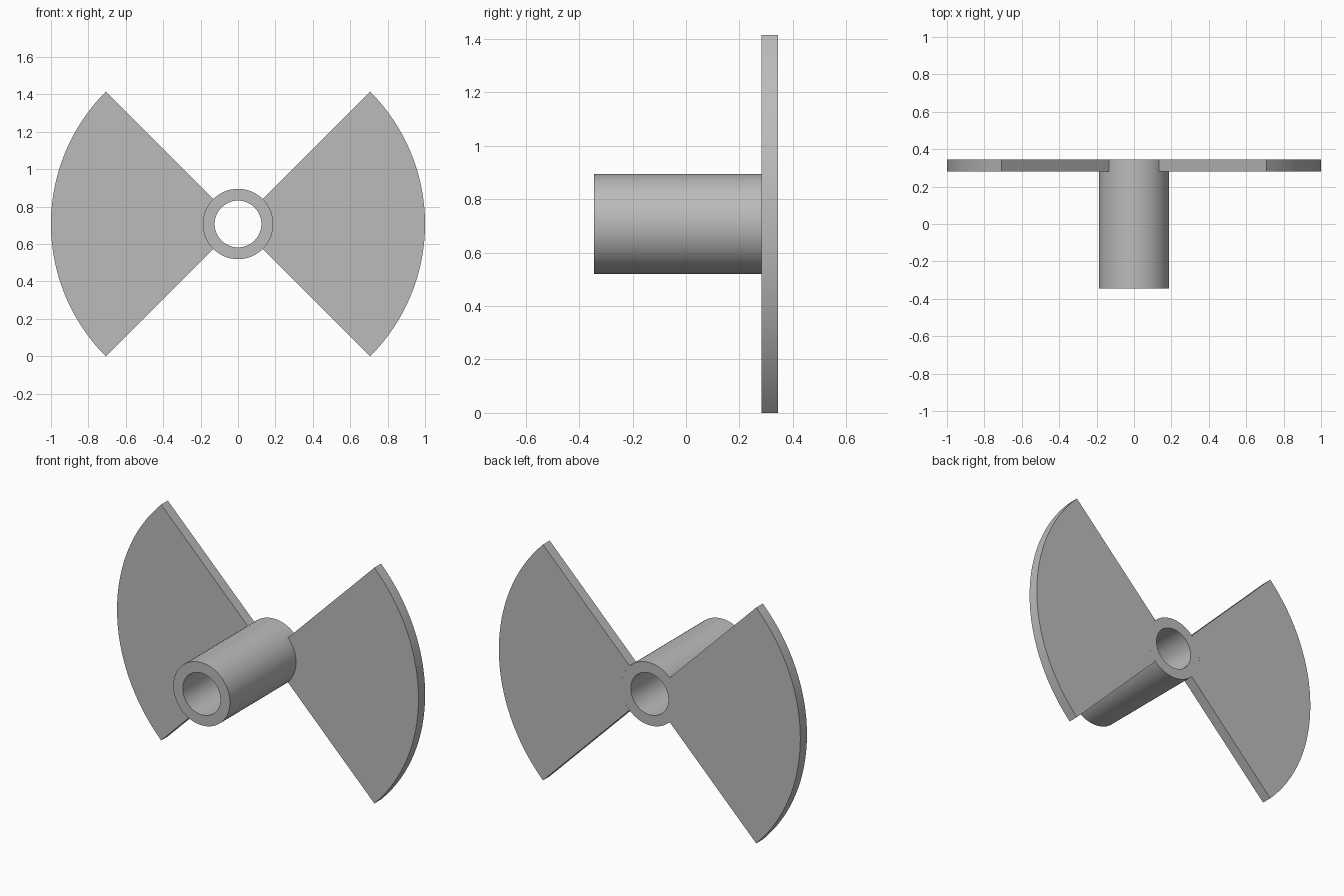
import bpy
import bmesh
from math import sin, cos, pi

AXIS_Z = 0.707
FRONT, BACK, BLADE_FRONT = -0.345, 0.345, 0.282
BORE, HUB, TIP = 0.125, 0.188, 1.0

cube = bpy.data.objects.get("Cube")
if cube:
    bpy.data.objects.remove(cube, do_unlink=True)

grey = bpy.data.materials.new("plain grey")
grey.use_nodes = True
colour = (0.5, 0.5, 0.5, 1)
grey.diffuse_color = colour
grey.node_tree.nodes["Principled BSDF"].inputs["Base Color"].default_value = colour


def ring_sector(name, r_in, r_out, y0, y1, start, sweep, steps):
    """Solid ring, or a capped sector of one, around the y axis."""
    closed = sweep >= 2 * pi
    bm = bmesh.new()
    sections = []
    for i in range(steps if closed else steps + 1):
        a = start + sweep * i / steps
        corners = ((r_in, y0), (r_out, y0), (r_out, y1), (r_in, y1))
        sections.append([bm.verts.new((r * cos(a), y, r * sin(a))) for r, y in corners])
    for i in range(steps):
        p, q = sections[i], sections[(i + 1) % len(sections)]
        for k in range(4):
            n = (k + 1) % 4
            bm.faces.new((p[k], p[n], q[n], q[k]))
    if not closed:
        bm.faces.new(sections[0])
        bm.faces.new(sections[-1])
    bmesh.ops.recalc_face_normals(bm, faces=bm.faces)
    mesh = bpy.data.meshes.new(name)
    bm.to_mesh(mesh)
    bm.free()
    mesh.materials.append(grey)
    obj = bpy.data.objects.new(name, mesh)
    obj.location.z = AXIS_Z
    bpy.context.collection.objects.link(obj)
    bpy.ops.object.select_all(action="DESELECT")
    obj.select_set(True)
    bpy.context.view_layer.objects.active = obj
    bpy.ops.object.shade_smooth_by_angle(angle=pi / 6)
    return obj


# Hollow hub tube
ring_sector("hub", BORE, HUB, FRONT, BACK, 0, 2 * pi, 64)

# Two quarter-circle blades, flush with the back of the hub
for name, start in (("left_blade", -pi / 4), ("right_blade", 3 * pi / 4)):
    ring_sector(name, HUB, TIP, BLADE_FRONT, BACK, start, pi / 2, 32)
